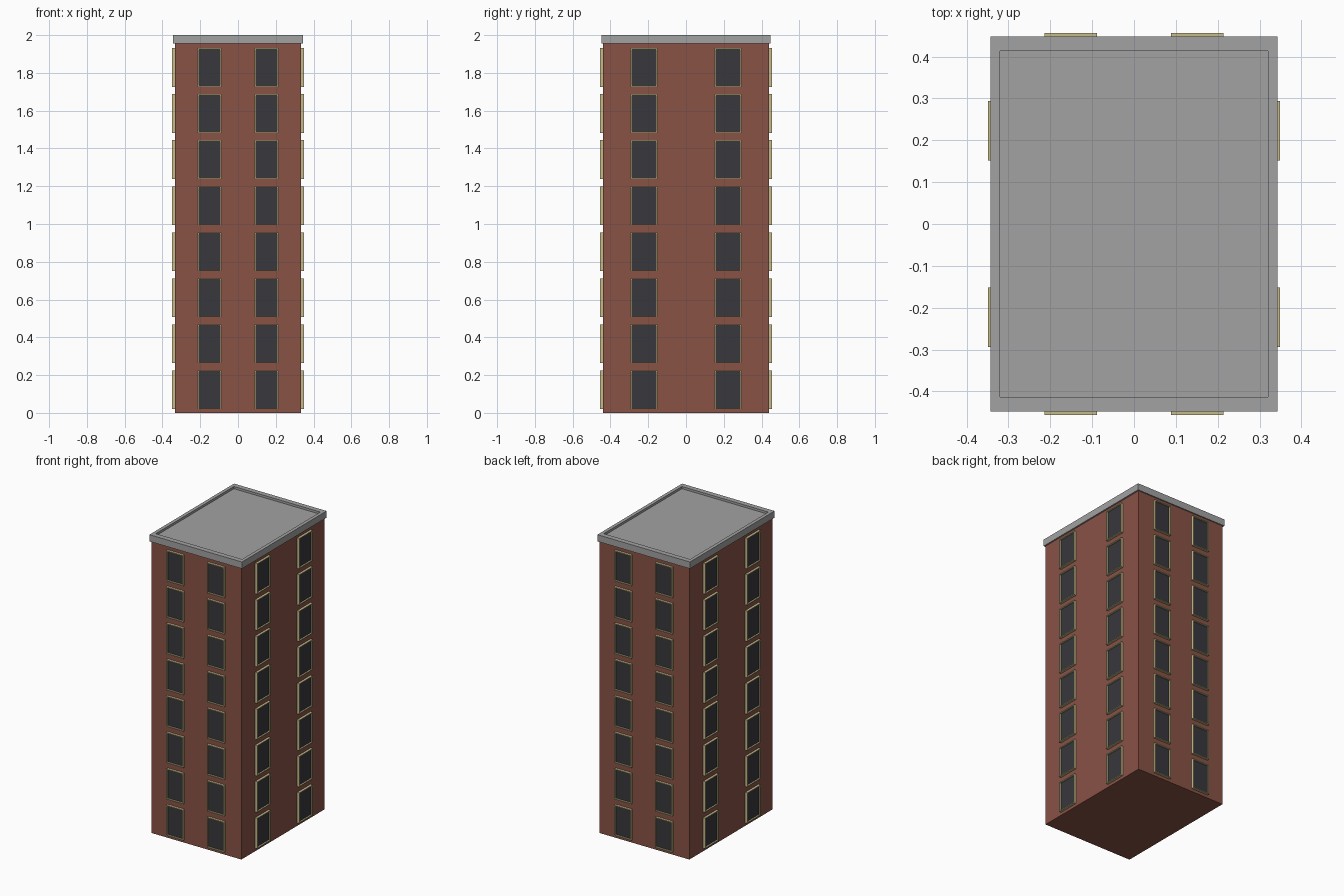
import bpy, bmesh
from mathutils import Matrix, Vector
import math

if "Cube" in bpy.data.objects:
    bpy.data.objects.remove(bpy.data.objects["Cube"])

W, D, H = 0.333, 0.44, 1.955      # half width, half depth, wall height
FLOORS, Z0, STEP = 8, 0.1225, 0.2437


def mat(name, rgb):
    m = bpy.data.materials.new(name)
    m.diffuse_color = (*rgb, 1)
    m.use_nodes = True
    m.node_tree.nodes["Principled BSDF"].inputs["Base Color"].default_value = m.diffuse_color
    return m


brick = mat("brick red", (0.25, 0.085, 0.06))
stone = mat("roof grey", (0.36, 0.36, 0.36))
trim = mat("frame cream", (0.56, 0.50, 0.26))
glass = mat("dark glass", (0.04, 0.038, 0.045))


def finish(bm, name, *mats):
    me = bpy.data.meshes.new(name)
    bm.to_mesh(me)
    bm.free()
    for m in mats:
        me.materials.append(m)
    ob = bpy.data.objects.new(name, me)
    bpy.context.collection.objects.link(ob)
    return ob


def box(bm, lo, hi):
    lo, hi = Vector(lo), Vector(hi)
    s = hi - lo
    M = Matrix.Translation((lo + hi) / 2) @ Matrix.Diagonal((*s, 1))
    return bmesh.ops.create_cube(bm, size=1, matrix=M)["verts"]


def face_towards(verts, n):
    faces = {f for v in verts for f in v.link_faces}
    return max(faces, key=lambda f: f.normal.dot(Vector(n)))


# brick walls
bm = bmesh.new()
box(bm, (-W, -D, 0), (W, D, H))
finish(bm, "walls", brick)

# roof slab with a raised rim around a shallow recess
bm = bmesh.new()
v = box(bm, (-0.343, -0.448, H), (0.343, 0.448, 2.0))
bm.normal_update()
top = face_towards(v, (0, 0, 1))
bmesh.ops.inset_region(bm, faces=[top], thickness=0.034)
for vert in top.verts:
    vert.co.y *= 0.404 / 0.414
    vert.co.x *= 0.31 / 0.309
inner = bmesh.ops.extrude_discrete_faces(bm, faces=[top])["faces"][0]
for vert in inner.verts:
    vert.co.z -= 0.015
finish(bm, "roof", stone)


# windows: cream frame with inset dark pane, two columns on each side
def windows(name, angle, wall, centre, width):
    bm = bmesh.new()
    for i in range(FLOORS):
        z = Z0 + i * STEP
        for x in (-centre, centre):
            v = box(bm, (x - width / 2, -wall - 0.016, z - 0.1025),
                    (x + width / 2, -wall + 0.002, z + 0.1025))
            bm.normal_update()
            f = face_towards(v, (0, -1, 0))
            bmesh.ops.inset_region(bm, faces=[f], thickness=0.009)
            pane = bmesh.ops.extrude_discrete_faces(bm, faces=[f])["faces"][0]
            for vert in pane.verts:
                vert.co.y += 0.010
            pane.material_index = 1
    bm.transform(Matrix.Rotation(angle, 4, 'Z'))
    finish(bm, name, trim, glass)


windows("front_windows", 0, D - 0.006, 0.151, 0.126)
windows("back_windows", math.pi, D - 0.006, 0.151, 0.126)
windows("right_windows", math.pi / 2, W, 0.2225, 0.142)
windows("left_windows", -math.pi / 2, W, 0.2225, 0.142)

# front and back frames stand as proud as the side ones
for n, s in (("front_windows", -1), ("back_windows", 1)):
    bpy.data.objects[n].location.y = s * 0.006
